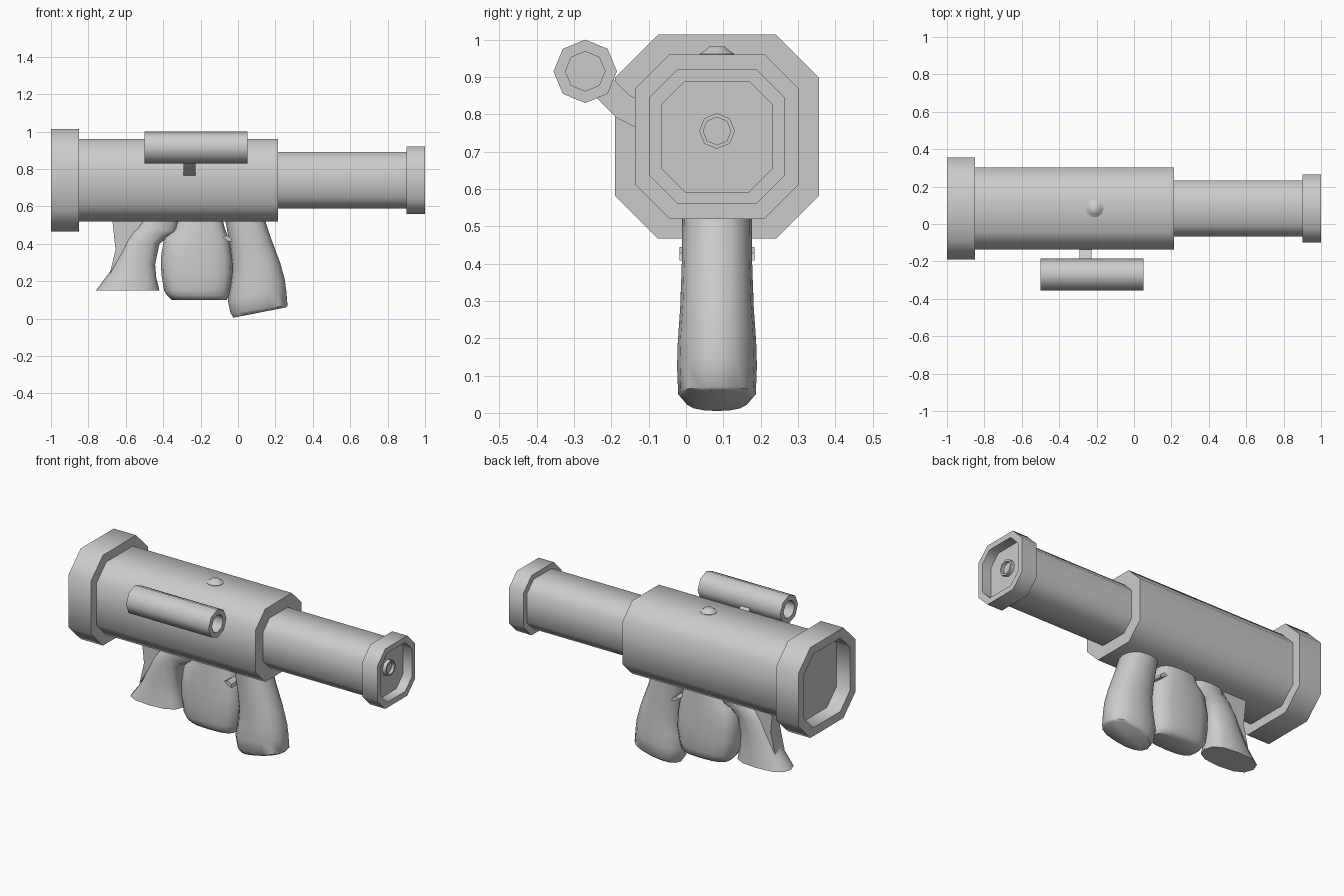
import bpy, bmesh, math
from mathutils import Vector

if "Cube" in bpy.data.objects:
    bpy.data.objects.remove(bpy.data.objects["Cube"])

CY, CZ = 0.083, 0.74          # barrel axis


def skin(name, rings, angle=50):
    """Bridge a list of equal-length point rings and cap both ends."""
    bm = bmesh.new()
    vs = [[bm.verts.new(p) for p in r] for r in rings]
    n = len(vs[0])
    for a, b in zip(vs, vs[1:]):
        for i in range(n):
            j = (i + 1) % n
            bm.faces.new((a[i], a[j], b[j], b[i]))
    bm.faces.new(vs[0])
    bm.faces.new(vs[-1])
    bmesh.ops.recalc_face_normals(bm, faces=bm.faces)
    me = bpy.data.meshes.new(name)
    bm.to_mesh(me)
    bm.free()
    ob = bpy.data.objects.new(name, me)
    bpy.context.collection.objects.link(ob)
    bpy.ops.object.select_all(action='DESELECT')
    ob.select_set(True)
    bpy.context.view_layer.objects.active = ob
    bpy.ops.object.shade_smooth_by_angle(angle=math.radians(angle))
    return ob


def oct_ring(x, h):
    """Chamfered square around the barrel axis."""
    f = h * 0.58
    pts = [(h, -f), (h, f), (f, h), (-f, h), (-h, f), (-h, -f), (-f, -h), (f, -h)]
    return [Vector((x, CY + a, CZ + b)) for a, b in pts]


def round_ring(x, r, cy, cz, n=8):
    return [Vector((x, cy + r * math.cos(t), cz + r * math.sin(t)))
            for t in (2 * math.pi * i / n for i in range(n))]


def barrel_part(name, stations):
    return skin(name, [oct_ring(x, h) for x, h in stations])


def grip(name, sections, n=16, power=0.8, angle=50):
    """Loft between back point, front point and half width of each section."""
    rings = []
    for xl, zl, xr, zr, hy in sections:
        a, b = Vector((xl, CY, zl)), Vector((xr, CY, zr))
        ring = []
        for i in range(n):
            t = 2 * math.pi * i / n
            c, s = math.cos(t), math.sin(t)
            c = math.copysign(abs(c) ** power, c)
            s = math.copysign(abs(s) ** power, s)
            ring.append((a + b) / 2 + (b - a) / 2 * c + Vector((0, hy * s, 0)))
        rings.append(ring)
    return skin(name, rings, angle)


def plate(name, axis, lo, hi, pts):
    """Extrude a profile along x (points y,z) or y (points x,z)."""
    if axis == 'x':
        return skin(name, [[Vector((d, a, b)) for a, b in pts] for d in (lo, hi)], 30)
    return skin(name, [[Vector((a, d, b)) for a, b in pts] for d in (lo, hi)], 30)


# Barrel: rear flange, body, front tube, muzzle ring
barrel_part("rear_flange", [(-0.91, 0.222), (-1.0, 0.222), (-1.0, 0.273), (-0.85, 0.273)])
barrel_part("main_body", [(-0.87, 0.22), (0.213, 0.22)])
barrel_part("front_tube", [(0.2, 0.15), (0.91, 0.15)])
barrel_part("muzzle_ring", [(0.9, 0.15), (0.9, 0.181), (1.0, 0.181), (1.0, 0.148), (0.94, 0.148)])
skin("muzzle_nozzle", [round_ring(x, r, CY, 0.755) for x, r in
                       ((0.93, 0.048), (0.962, 0.048), (0.962, 0.037), (0.945, 0.037))])

# Side scope, hollow at both ends, and its bracket
skin("scope", [round_ring(x, r, -0.27, 0.915) for x, r in
               ((-0.44, 0.053), (-0.5, 0.053), (-0.5, 0.085),
                (0.052, 0.085), (0.052, 0.053), (-0.01, 0.053))])
plate("scope_bracket", 'x', -0.292, -0.228,
      [(-0.245, 0.85), (-0.185, 0.79), (-0.13, 0.762), (-0.13, 0.84), (-0.15, 0.85), (-0.205, 0.905)])

# Top button
skin("top_button", [[Vector((-0.21 + r * math.cos(t), CY + r * math.sin(t), z))
                     for t in (math.pi * i / 5 for i in range(10))]
                    for z, r in ((0.95, 0.048), (0.962, 0.048), (0.974, 0.03), (0.981, 0.022))])

# Front grip
grip("front_grip", [
    (-0.07, 0.54, 0.14, 0.54, 0.093), (-0.045, 0.4, 0.18, 0.42, 0.094),
    (-0.03, 0.28, 0.225, 0.3, 0.098), (-0.04, 0.17, 0.25, 0.21, 0.105),
    (-0.055, 0.1, 0.258, 0.15, 0.107), (-0.04, 0.03, 0.265, 0.07, 0.104),
    (-0.025, 0.005, 0.255, 0.06, 0.085)], power=0.9)

# Middle magazine
grip("magazine", [
    (-0.32, 0.54, -0.085, 0.54, 0.08), (-0.34, 0.48, -0.07, 0.48, 0.085),
    (-0.395, 0.43, -0.045, 0.42, 0.09), (-0.412, 0.33, -0.03, 0.32, 0.097),
    (-0.41, 0.24, -0.027, 0.24, 0.1), (-0.395, 0.15, -0.04, 0.16, 0.098),
    (-0.38, 0.125, -0.05, 0.12, 0.09), (-0.355, 0.1, -0.06, 0.1, 0.07)], power=0.7)

# Flared rear grip with its web plate
grip("rear_grip", [
    (-0.51, 0.54, -0.31, 0.54, 0.07), (-0.53, 0.5, -0.318, 0.46, 0.07),
    (-0.57, 0.47, -0.37, 0.44, 0.07), (-0.61, 0.41, -0.42, 0.4, 0.07),
    (-0.65, 0.32, -0.443, 0.29, 0.073), (-0.685, 0.25, -0.437, 0.22, 0.08),
    (-0.76, 0.15, -0.42, 0.15, 0.09)], n=12)
plate("rear_web", 'y', CY - 0.045, CY + 0.045,
      [(-0.672, 0.53), (-0.5, 0.53), (-0.58, 0.42), (-0.685, 0.24), (-0.655, 0.37)])

# Trigger between magazine and front grip
plate("trigger", 'y', CY - 0.1, CY + 0.1,
      [(-0.08, 0.435), (-0.055, 0.415), (-0.03, 0.408), (-0.035, 0.428), (-0.06, 0.445)])
